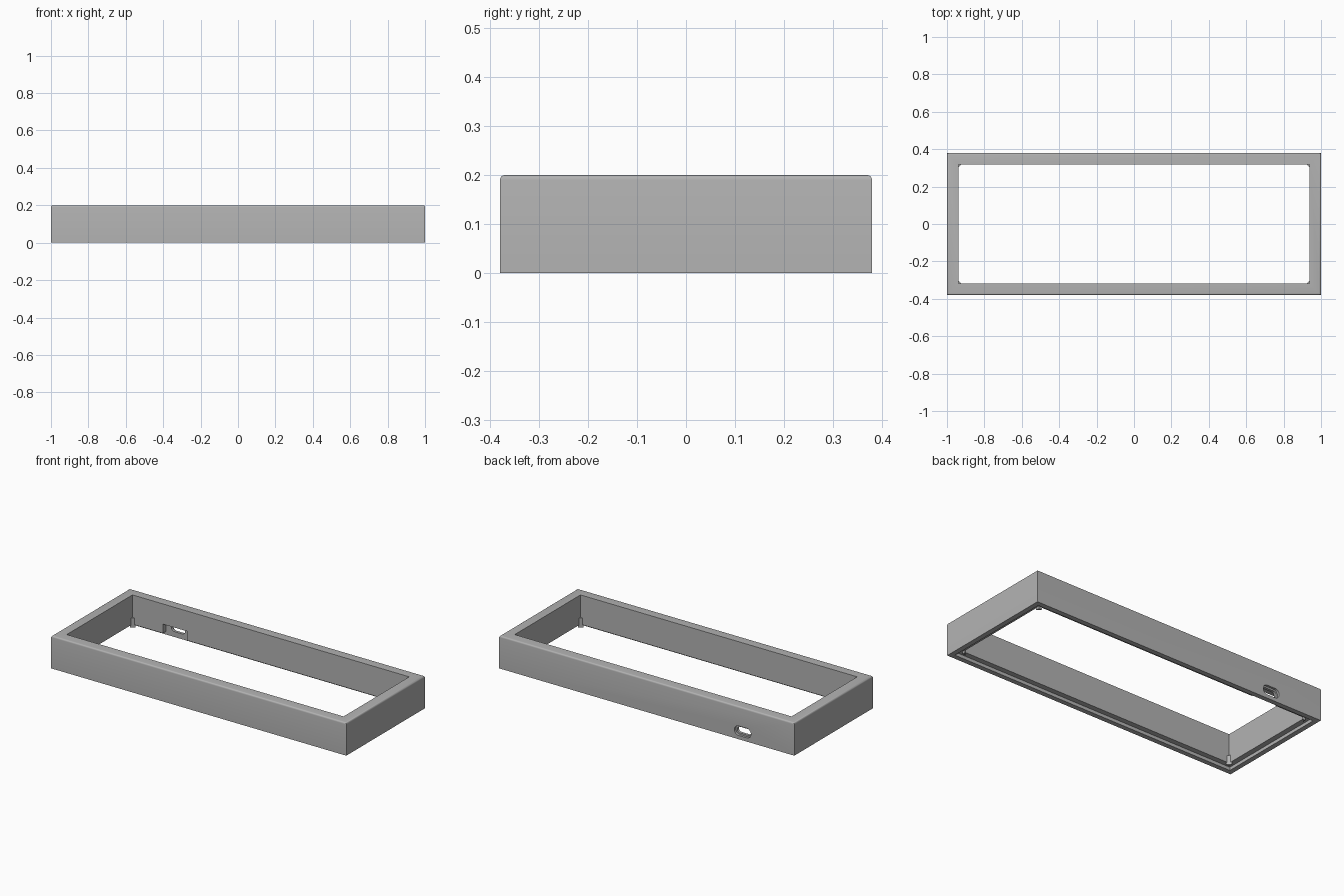
import bpy
import bmesh
from math import sin, cos, pi, radians

cube = bpy.data.objects.get("Cube")
if cube:
    bpy.data.objects.remove(cube, do_unlink=True)

HALF_X, HALF_Y, HEIGHT = 1.0, 0.38, 0.2
WALL, LIP, STEP, ROUND = 0.062, 0.03, 0.02, 0.01
PORT_X, PORT_Z = -0.65, 0.052

grey = bpy.data.materials.new("matte grey")
grey.use_nodes = True
colour = (0.45, 0.45, 0.45, 1)
grey.diffuse_color = colour
grey.node_tree.nodes["Principled BSDF"].inputs["Base Color"].default_value = colour


def finish(name, bm):
    bmesh.ops.recalc_face_normals(bm, faces=bm.faces[:])
    mesh = bpy.data.meshes.new(name)
    bm.to_mesh(mesh)
    bm.free()
    mesh.materials.append(grey)
    obj = bpy.data.objects.new(name, mesh)
    bpy.context.collection.objects.link(obj)
    return obj


def prism(name, outline, direction):
    """Extrude a closed outline of 3D points along a direction."""
    bm = bmesh.new()
    face = bm.faces.new([bm.verts.new(p) for p in outline])
    out = bmesh.ops.extrude_face_region(bm, geom=[face])
    verts = [v for v in out["geom"] if isinstance(v, bmesh.types.BMVert)]
    bmesh.ops.translate(bm, verts=verts, vec=direction)
    return finish(name, bm)


def slot(name, width, height, y0, y1, sides=16):
    """Round-ended slot through the back wall."""
    r = height / 2
    outline = []
    for end in (1, -1):
        for i in range(sides + 1):
            a = -pi / 2 + pi * i / sides
            outline.append((PORT_X + end * (width / 2 - r + r * cos(a)), y0,
                            PORT_Z + end * r * sin(a)))
    return prism(name, outline, (0, y1 - y0, 0))


# Frame: a stepped wall section carried round a mitred rectangle
section = [(0, 0)]
for i in range(5):
    a = pi / 2 * i / 4
    section.append((ROUND * (1 - cos(a)), HEIGHT - ROUND + ROUND * sin(a)))
section += [(WALL, HEIGHT), (WALL, STEP), (LIP, STEP), (LIP, 0)]

bm = bmesh.new()
rings = []
for sx, sy in ((-1, -1), (1, -1), (1, 1), (-1, 1)):
    rings.append([bm.verts.new((sx * (HALF_X - d), sy * (HALF_Y - d), z))
                  for d, z in section])
n = len(section)
for k in range(4):
    a, b = rings[k], rings[(k + 1) % 4]
    for i in range(n):
        j = (i + 1) % n
        bm.faces.new((a[i], b[i], b[j], a[j]))
frame = finish("frame", bm)

# Connector opening: inner pocket, outer recess and through slot
y_in = HALF_Y - WALL
w = 0.082
pocket = prism("pocket_cutter", [(PORT_X - w, y_in - 0.02, -0.01), (PORT_X + w, y_in - 0.02, -0.01),
                                 (PORT_X + w, y_in - 0.02, 0.076), (PORT_X - w, y_in - 0.02, 0.076)],
               (0, 0.0515, 0))
recess = slot("recess_cutter", 0.112, 0.058, HALF_Y - 0.014, HALF_Y + 0.02)
hole = slot("slot_cutter", 0.092, 0.038, y_in - 0.01, HALF_Y + 0.03)
bpy.context.view_layer.objects.active = frame
for cutter in (pocket, recess, hole):
    cutter.hide_render = True
    mod = frame.modifiers.new("cut", 'BOOLEAN')
    mod.operation = 'DIFFERENCE'
    mod.solver = 'EXACT'
    mod.object = cutter
    bpy.ops.object.modifier_apply(modifier=mod.name)
    bpy.data.objects.remove(cutter, do_unlink=True)

bpy.ops.object.select_all(action='DESELECT')
frame.select_set(True)
bpy.ops.object.shade_smooth_by_angle(angle=radians(35))

# Small corner ribs low down inside the frame
for sx, side in ((-1, "right"), (1, "left")):
    for sy, end in ((-1, "front"), (1, "back")):
        x, y = sx * (HALF_X - WALL + 0.004), sy * (HALF_Y - WALL + 0.004)
        leg = 0.022
        prism(f"{end}_{side}_corner_rib",
              [(x, y, 0.005), (x - sx * leg, y, 0.005), (x, y - sy * leg, 0.005)],
              (0, 0, 0.058))
